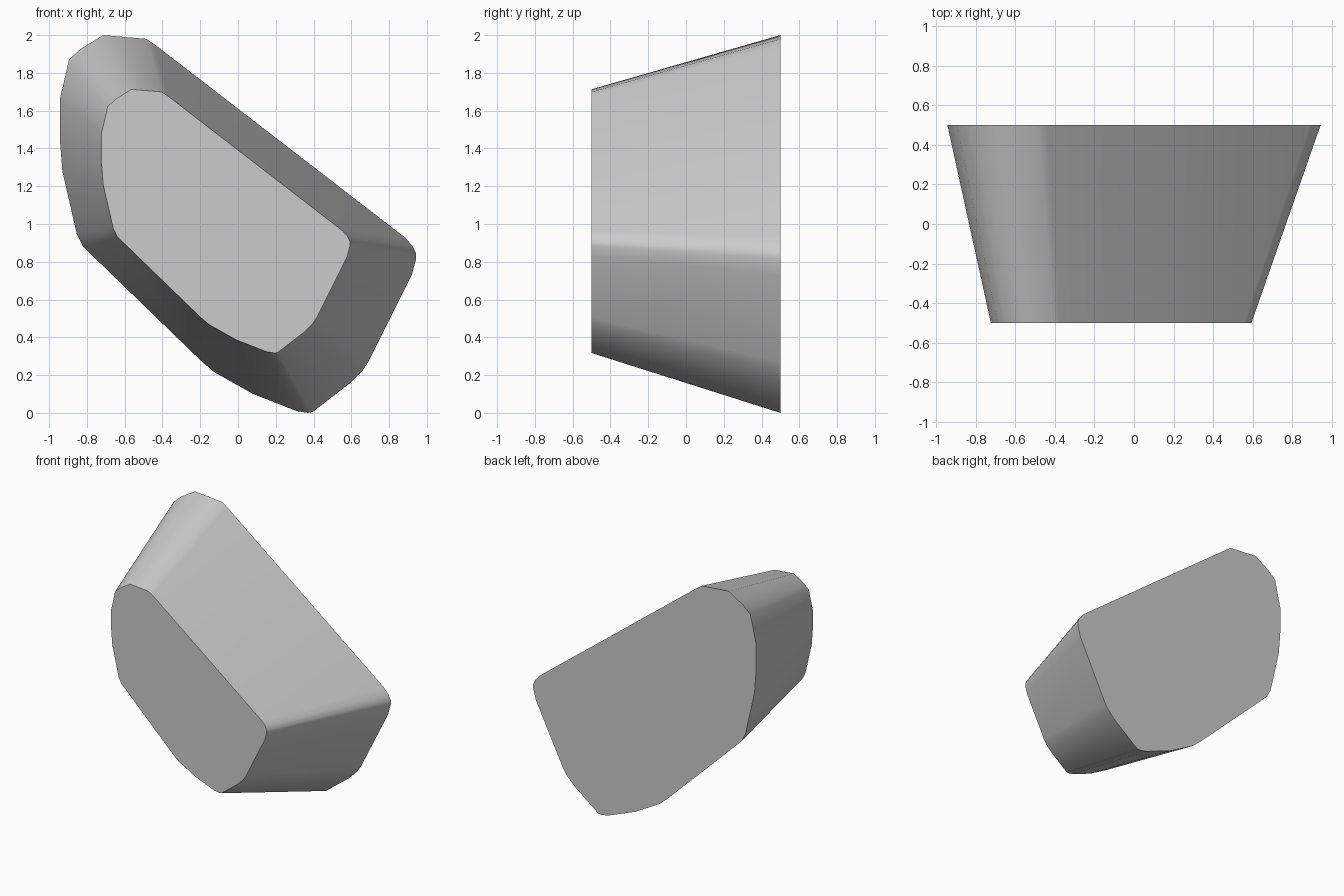
import bpy, bmesh, math

if "Cube" in bpy.data.objects:
    bpy.data.objects.remove(bpy.data.objects["Cube"])

# Rounded outline of the large back end (x, z)
OUTLINE = [
    (-.714, 2), (-.485, 1.98), (-.44, 1.95), (.885, .928), (.925, .882),
    (.943, .845), (.943, .815), (.92, .73), (.69, .27), (.66, .225),
    (.59, .155), (.395, .005), (.37, 0), (.31, .01), (.08, .10),
    (-.125, .215), (-.19, .27), (-.82, .88), (-.853, .945),
    (-.93, 1.28), (-.943, 1.45), (-.943, 1.66), (-.895, 1.87), (-.835, 1.925),
]
SCALE, SHIFT_X, SHIFT_Z = .698, -.065, .317  # front end relative to the back

grey = bpy.data.materials.new("light grey")
grey.diffuse_color = (.6, .6, .6, 1)
grey.use_nodes = True
grey.node_tree.nodes["Principled BSDF"].inputs["Base Color"].default_value = grey.diffuse_color

# Tapered block: back and front ends joined by side walls
bm = bmesh.new()
back = [bm.verts.new((x, .5, z)) for x, z in OUTLINE]
front = [bm.verts.new((x * SCALE + SHIFT_X, -.5, z * SCALE + SHIFT_Z)) for x, z in OUTLINE]
bm.faces.new(back)
bm.faces.new(front[::-1])
n = len(OUTLINE)
for i in range(n):
    j = (i + 1) % n
    bm.faces.new((back[i], front[i], front[j], back[j]))
bmesh.ops.recalc_face_normals(bm, faces=bm.faces)

mesh = bpy.data.meshes.new("tapered_block")
bm.to_mesh(mesh)
bm.free()
mesh.materials.append(grey)
block = bpy.data.objects.new("tapered_block", mesh)
bpy.context.collection.objects.link(block)

# Smooth rounded corners, crisp end rims
bpy.context.view_layer.objects.active = block
block.select_set(True)
bpy.ops.object.shade_smooth_by_angle(angle=math.radians(40))
